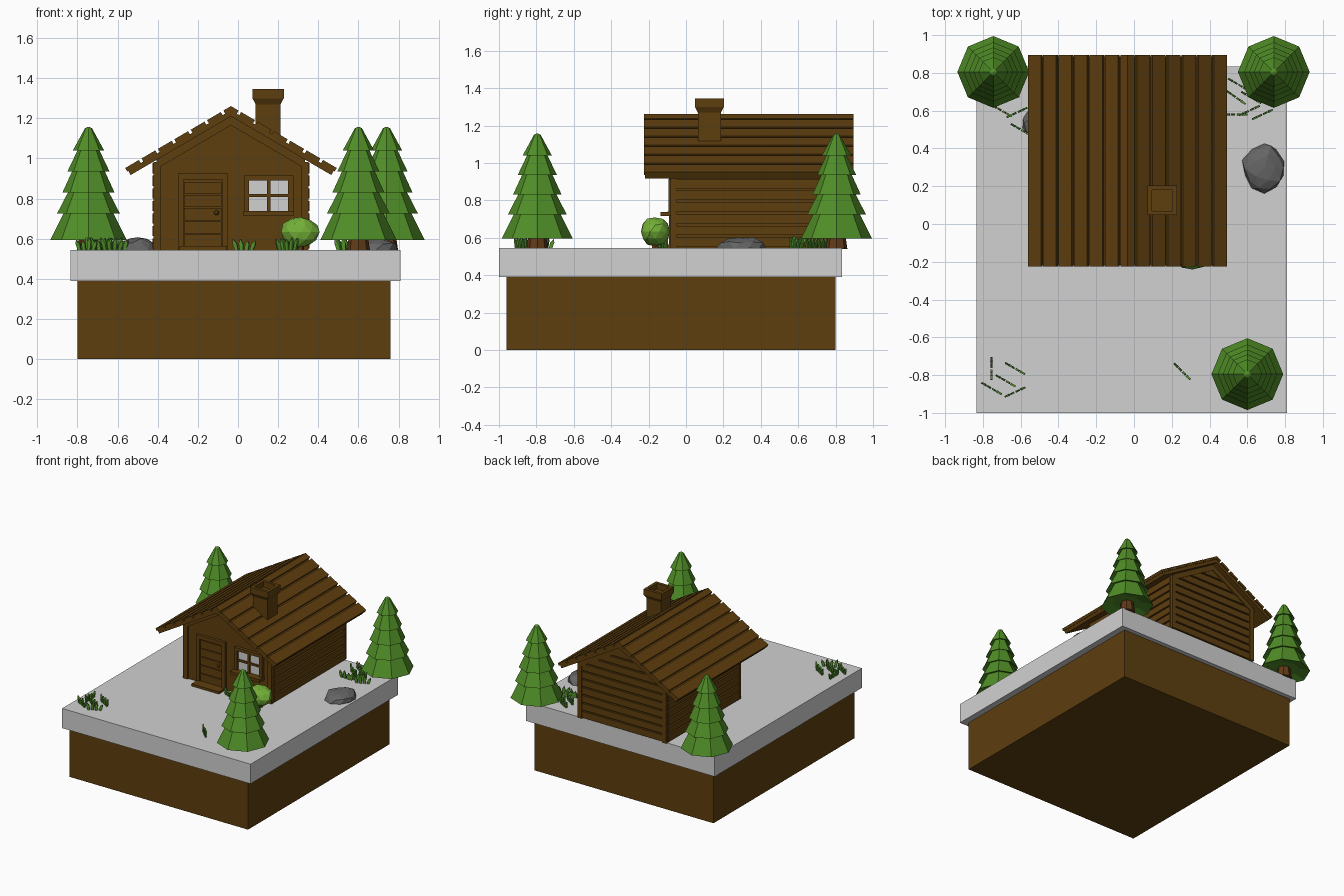
import bpy, bmesh, math, random
from mathutils import Vector, Matrix

if "Cube" in bpy.data.objects:
    bpy.data.objects.remove(bpy.data.objects["Cube"])

random.seed(4)


def mat(name, r, g, b):
    m = bpy.data.materials.new(name)
    m.diffuse_color = (r, g, b, 1)
    m.use_nodes = True
    m.node_tree.nodes["Principled BSDF"].inputs["Base Color"].default_value = m.diffuse_color
    return m


BROWN = mat("wood_brown", 0.113, 0.049, 0.0045)
TRUNK = mat("trunk_brown", 0.12, 0.042, 0.008)
PALE = mat("pale_grey", 0.64, 0.64, 0.64)
GREEN = mat("pine_green", 0.08, 0.27, 0.02)
LEAF = mat("bush_green", 0.18, 0.45, 0.04)
GRASS = mat("grass_green", 0.085, 0.28, 0.025)
ROCK = mat("rock_grey", 0.13, 0.13, 0.13)


def finish(name, bm, m):
    bmesh.ops.recalc_face_normals(bm, faces=bm.faces)
    me = bpy.data.meshes.new(name)
    bm.to_mesh(me)
    bm.free()
    me.materials.append(m)
    ob = bpy.data.objects.new(name, me)
    bpy.context.collection.objects.link(ob)
    return ob


def add_box(bm, x0, x1, y0, y1, z0, z1):
    add_prism(bm, [(x0, z0), (x1, z0), (x1, z1), (x0, z1)], y0, y1)


def add_prism(bm, pts, y0, y1):
    """Extrude an xz profile along y."""
    a = [bm.verts.new((x, y0, z)) for x, z in pts]
    b = [bm.verts.new((x, y1, z)) for x, z in pts]
    n = len(pts)
    bm.faces.new(a)
    bm.faces.new(b[::-1])
    for i in range(n):
        bm.faces.new((a[i], b[i], b[(i + 1) % n], a[(i + 1) % n]))


def boxes(name, m, *dims):
    bm = bmesh.new()
    for d in dims:
        add_box(bm, *d)
    return finish(name, bm, m)


def lathe(name, profile, n, m, loc, phase=0.0):
    """Rings of (radius, z) joined into a closed solid."""
    bm = bmesh.new()
    rings = []
    for r, z in profile:
        rings.append([bm.verts.new((loc[0] + r * math.cos(phase + math.tau * i / n),
                                    loc[1] + r * math.sin(phase + math.tau * i / n), z))
                      for i in range(n)])
    for p, q in zip(rings, rings[1:]):
        for i in range(n):
            bm.faces.new((p[i], p[(i + 1) % n], q[(i + 1) % n], q[i]))
    bm.faces.new(rings[0][::-1])
    bm.faces.new(rings[-1])
    return finish(name, bm, m)


def lump(name, m, loc, size, jitter):
    bm = bmesh.new()
    bmesh.ops.create_icosphere(bm, subdivisions=2, radius=1)
    for v in bm.verts:
        v.co *= 1 + random.uniform(-jitter, jitter)
        v.co = Vector(loc) + Vector((v.co.x * size[0], v.co.y * size[1], v.co.z * size[2]))
    return finish(name, bm, m)


# Base blocks
G = 0.545
boxes("earth_block", BROWN, (-0.80, 0.76, -0.96, 0.80, 0, 0.39))
boxes("ground_slab", PALE, (-0.835, 0.81, -1.0, 0.835, 0.39, G))

# House body: CX is the ridge line, RZ the underside of the ridge
CX, RZ, HALF, SLOPE = -0.035, 1.21, 0.37, 0.585
Y0, Y1 = -0.07, 0.83
ez = RZ - HALF * SLOPE
bm = bmesh.new()
add_prism(bm, [(CX - HALF, G), (CX + HALF, G), (CX + HALF, ez + 0.01), (CX, RZ + 0.01),
               (CX - HALF, ez + 0.01)], Y0, Y1)
finish("house_walls", bm, BROWN)

# Horizontal boards on the side walls and up the back gable
bm = bmesh.new()
PITCH = 0.0625
for i in range(7):
    z0 = G + i * PITCH
    for s in (-1, 1):
        xa, xb = sorted((CX + s * HALF, CX + s * (HALF + 0.022)))
        add_box(bm, xa, xb, Y0 + 0.015, Y1, z0 + 0.006, z0 + PITCH - 0.006)
for i in range(10):
    z0, z1 = G + i * PITCH + 0.006, G + (i + 1) * PITCH - 0.006
    w0, w1 = (min(HALF, max(0.01, (RZ - z) / SLOPE)) for z in (z0, z1))
    add_prism(bm, [(CX - w0, z0), (CX + w0, z0), (CX + w1, z1), (CX - w1, z1)], Y1, Y1 + 0.014)
finish("wall_boards", bm, BROWN)

# Corner posts and gable trim
bm = bmesh.new()
for s in (-1, 1):
    for ya, yb in ((Y0 - 0.012, Y0 + 0.02), (Y1 - 0.012, Y1 + 0.02)):
        xa, xb = sorted((CX + s * (HALF - 0.02), CX + s * (HALF + 0.016)))
        add_box(bm, xa, xb, ya, yb, G, ez - 0.01)
        add_prism(bm, [(CX, RZ), (CX + s * HALF, ez), (CX + s * HALF, ez - 0.045),
                       (CX, RZ - 0.045)], ya, yb)
finish("corner_and_gable_trim", bm, BROWN)

# Roof: a sheet on each slope with separate planks on top
A = math.atan(SLOPE)
LEN = 0.585


def slope_pt(s, t, h):
    return (CX + s * (t * math.cos(A) + h * math.sin(A)),
            RZ - t * math.sin(A) + h * math.cos(A))


def slope_slab(bm, s, t0, t1, h0, h1, ya, yb):
    ta, tb = (t0, t0) if t0 > 0 else (-h0 * math.tan(A), -h1 * math.tan(A))
    add_prism(bm, [slope_pt(s, ta, h0), slope_pt(s, t1, h0),
                   slope_pt(s, t1, h1), slope_pt(s, tb, h1)], ya, yb)


sheet, planks = bmesh.new(), bmesh.new()
step = 0.0945
for s in (-1, 1):
    slope_slab(sheet, s, 0, LEN - 0.006, 0, 0.026, -0.218, 0.888)
    for i in range(7):
        t1 = LEN - i * step
        t0 = t1 - step + 0.015 if i < 6 else 0
        slope_slab(planks, s, t0, t1, 0.024, 0.044, -0.225, 0.895)
finish("roof_sheet", sheet, BROWN)
finish("roof_planks", planks, BROWN)

# Chimney with a flared, hollow cap
R2 = math.sqrt(2)
lathe("chimney", [(r * R2, z) for r, z in
                  ((0.062, 1.0), (0.062, 1.27), (0.078, 1.30), (0.078, 1.345),
                   (0.055, 1.345), (0.055, 1.30))], 4, BROWN, (0.15, 0.125), math.pi / 4)

# Door: frame, horizontal planks, knob, doorstep
F = Y0
boxes("door_frame", BROWN, (-0.30, -0.272, F - 0.022, F, G, 0.925),
      (-0.078, -0.05, F - 0.022, F, G, 0.925), (-0.272, -0.078, F - 0.022, F, 0.895, 0.925))
boxes("door_planks", BROWN, *[(-0.268, -0.082, F - 0.012, F, 0.56 + i * 0.066, 0.62 + i * 0.066)
                              for i in range(5)])
lump("door_knob", BROWN, (-0.107, F - 0.02, 0.73), (0.013, 0.013, 0.013), 0)
boxes("doorstep", BROWN, (-0.295, -0.055, -0.16, F, G - 0.005, 0.563))

# Window: pale glass, frame, crossbars, sill
boxes("window_glass", PALE, (0.05, 0.255, F - 0.006, F, 0.735, 0.895))
boxes("window_frame", BROWN, (0.03, 0.056, F - 0.024, F, 0.73, 0.915),
      (0.25, 0.276, F - 0.024, F, 0.73, 0.915), (0.056, 0.25, F - 0.024, F, 0.89, 0.915),
      (0.145, 0.161, F - 0.018, F, 0.735, 0.89), (0.056, 0.25, F - 0.018, F, 0.807, 0.822),
      (0.025, 0.28, -0.135, F, 0.715, 0.738))

# Pine trees with stepped skirts
SKIRTS = [(0.105, 0.62), (0.19, 0.595), (0.118, 0.74), (0.157, 0.725), (0.095, 0.845),
          (0.13, 0.83), (0.075, 0.95), (0.105, 0.935), (0.05, 1.05), (0.078, 1.04),
          (0.018, 1.15), (0.004, 1.157)]
for i, p in enumerate([(-0.745, 0.805), (0.74, 0.805), (0.60, -0.795)]):
    lathe(f"pine_needles_{i + 1}", SKIRTS, 8, GREEN, p)
    lathe(f"pine_trunk_{i + 1}", [(0.058, G - 0.005), (0.045, 0.63)], 8, TRUNK, p)

# Bush and rocks
lump("bush", LEAF, (0.31, -0.165, 0.633), (0.097, 0.08, 0.077), 0.06)
lathe("bush_stem", [(0.02, G), (0.015, 0.6)], 6, TRUNK, (0.31, -0.165))
lump("rock_right", ROCK, (0.69, 0.295, 0.545), (0.115, 0.13, 0.062), 0.08)
lump("rock_left", ROCK, (-0.50, 0.535, 0.545), (0.09, 0.085, 0.062), 0.08)

# Grass: each tuft is a short row of thin leaning blades (x, y, angle)
TUFTS = [(-0.755, -0.765, 90), (-0.63, -0.765, -30), (-0.755, -0.87, -30), (-0.68, -0.83, -30),
         (-0.63, -0.89, 25), (0.255, -0.78, -45), (0.03, -0.15, -20), (0.24, -0.13, 30),
         (-0.70, 0.60, -30), (-0.62, 0.59, 25), (-0.60, 0.50, -30), (-0.65, 0.68, 30),
         (-0.61, 0.73, 90), (0.55, 0.74, -30), (0.54, 0.67, -35), (0.54, 0.58, 0),
         (0.61, 0.60, 25), (0.68, 0.58, 25), (0.62, 0.67, -30)]
bm = bmesh.new()
for x, y, deg in TUFTS:
    start = len(bm.verts)
    for k in range(4):
        u = -0.04 + k * 0.027
        h = 0.045 + random.uniform(0, 0.018)
        lean = (k - 1.5) * 0.006
        add_prism(bm, [(u - 0.009, 0), (u + 0.009, 0), (u + 0.011 + lean, h * 0.6),
                       (u + lean * 2, h), (u - 0.011 + lean, h * 0.6)], -0.005, 0.005)
    bm.verts.ensure_lookup_table()
    bmesh.ops.transform(bm, verts=bm.verts[start:],
                        matrix=Matrix.Translation((x, y, G)) @ Matrix.Rotation(math.radians(deg), 4, 'Z'))
finish("grass_tufts", bm, GRASS)
